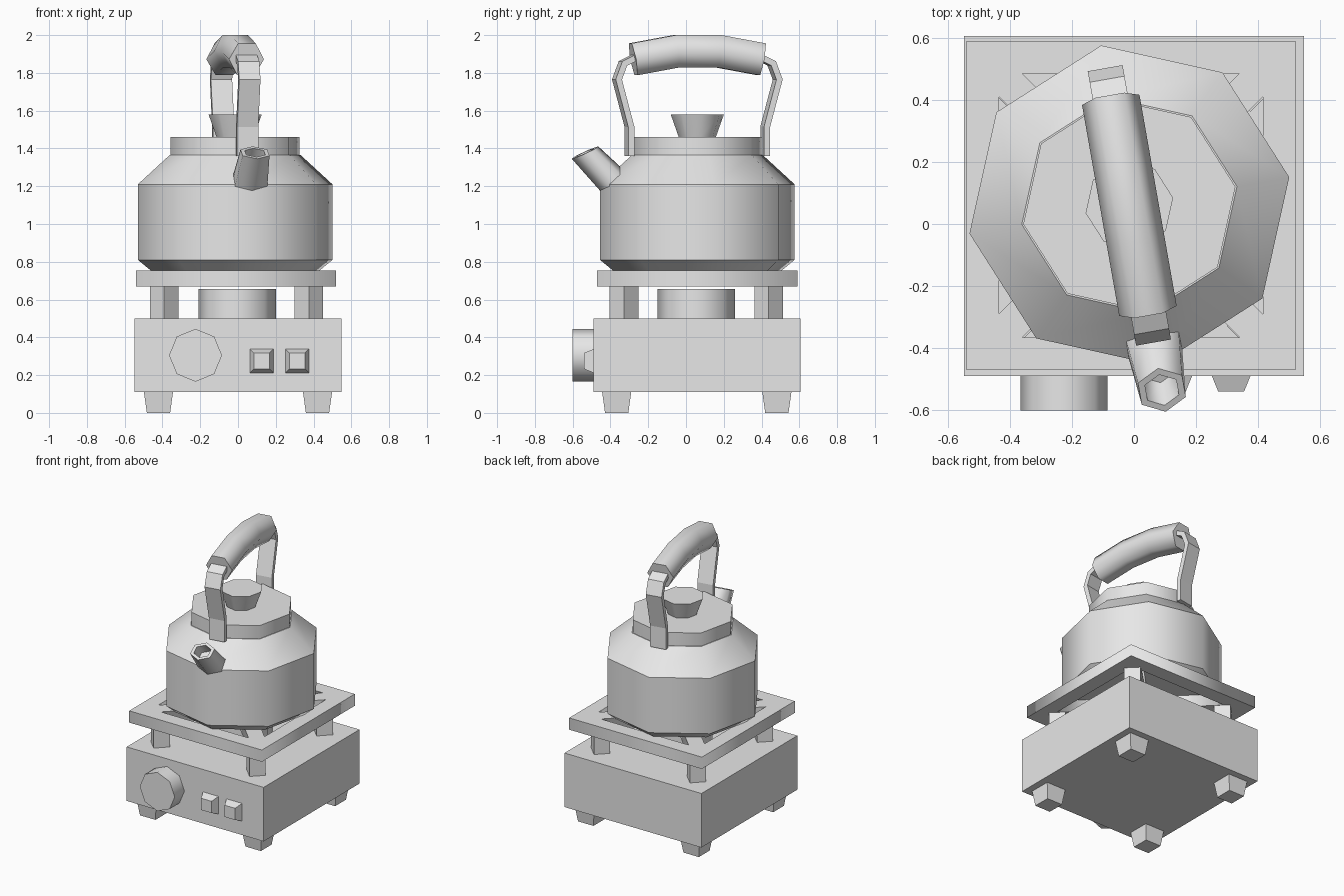
import bpy, bmesh, math
from mathutils import Matrix, Vector

cube = bpy.data.objects.get("Cube")
if cube:
    bpy.data.objects.remove(cube, do_unlink=True)

grey = bpy.data.materials.new("plain grey")
grey.use_nodes = True
grey.diffuse_color = (0.8, 0.8, 0.8, 1)
grey.node_tree.nodes["Principled BSDF"].inputs["Base Color"].default_value = (0.8, 0.8, 0.8, 1)

# The kettle is turned a little on the stove
KETTLE = Matrix.Translation((-0.015, 0.06, 0)) @ Matrix.Rotation(math.radians(10), 4, "Z")
X, Y, Z = Vector((1, 0, 0)), Vector((0, 1, 0)), Vector((0, 0, 1))


def add(name, mesh, matrix=Matrix()):
    mesh.materials.clear()
    mesh.materials.append(grey)
    mesh.transform(matrix)
    obj = bpy.data.objects.new(name, mesh)
    bpy.context.collection.objects.link(obj)
    return obj


def loft(name, rings, n, matrix=Matrix(), phase=0.0, smooth=True, crease=True):
    """Skin closed rings given as (centre, axis a, axis b), and cap both ends."""
    bm = bmesh.new()
    loops = []
    for c, a, b in rings:
        angles = [phase + math.tau * i / n for i in range(n)]
        loops.append([bm.verts.new(Vector(c) + a * math.cos(t) + b * math.sin(t)) for t in angles])
    for lo, hi in zip(loops, loops[1:]):
        for i in range(n):
            j = (i + 1) % n
            bm.faces.new((lo[i], lo[j], hi[j], hi[i])).smooth = smooth
    for k, loop in enumerate(loops):
        if k in (0, len(loops) - 1):
            bm.faces.new(loop)
        if crease or k in (0, len(loops) - 1):
            for i in range(n):
                bm.edges.get((loop[i], loop[(i + 1) % n])).smooth = False
    bmesh.ops.recalc_face_normals(bm, faces=bm.faces)
    mesh = bpy.data.meshes.new(name)
    bm.to_mesh(mesh)
    bm.free()
    return add(name, mesh, matrix)


def lathe(name, profile, n=8, matrix=Matrix(), centre=(0, 0)):
    return loft(name, [((*centre, z), X * r, Y * r) for r, z in profile], n, matrix)


def block(name, centre, axis, half_a, half_b, steps):
    """Four-sided prism or taper; steps are (distance along axis, scale)."""
    rings = [(Vector(centre) + axis * d, half_a * s * math.sqrt(2), half_b * s * math.sqrt(2))
             for d, s in steps]
    return loft(name, rings, 4, phase=math.pi / 4, smooth=False)


# Stove body with tapered feet and diagonal grate posts
block("stove_body", (0, 0.058, 0), Z, X * 0.547, Y * 0.547, [(0.11, 1), (0.5, 1)])
for sx, side in ((-1, "right"), (1, "left")):
    for sy, end in ((-1, "front"), (1, "back")):
        block(f"{end}_{side}_foot", (sx * 0.421, 0.057 + sy * 0.424, 0), Z,
              X * 0.077, Y * 0.077, [(0, 0.8), (0.11, 1)])
        block(f"{end}_{side}_post", (-0.008 + sx * 0.383, 0.055 + sy * 0.383, 0), Z,
              (X + Y) * 0.038, (Y - X) * 0.038, [(0.5, 1), (0.67, 1)])

# Burner
lathe("burner", [(0.205, 0.5), (0.205, 0.655)], 8, centre=(-0.005, 0.055))

# Grate: square plate with four triangular openings between diagonal bars
curve = bpy.data.curves.new("grate_outline", "CURVE")
curve.dimensions = "2D"
curve.fill_mode = "BOTH"
curve.extrude = 0.0425
outlines = [[(-0.53, -0.53), (0.53, -0.53), (0.53, 0.53), (-0.53, 0.53)]]
for k in range(4):
    turn = Matrix.Rotation(k * math.pi / 2, 2)
    outlines.append([turn @ Vector(p) for p in ((0.075, 0), (0.425, -0.35), (0.425, 0.35))])
for outline in outlines:
    spline = curve.splines.new("POLY")
    spline.points.add(len(outline) - 1)
    for point, p in zip(spline.points, outline):
        point.co = (p[0], p[1], 0, 1)
    spline.use_cyclic_u = True
helper = bpy.data.objects.new("grate_helper", curve)
bpy.context.collection.objects.link(helper)
bpy.context.view_layer.update()
evaluated = helper.evaluated_get(bpy.context.evaluated_depsgraph_get())
grate_mesh = bpy.data.meshes.new_from_object(evaluated)
bpy.data.objects.remove(helper, do_unlink=True)
add("grate", grate_mesh, Matrix.Translation((-0.01, 0.06, 0.7125)))

# Front controls
loft("control_knob", [((-0.225, y, 0.305), X * 0.14, Z * 0.14) for y in (-0.6, -0.485)], 8)
for x, name in ((0.125, "inner_switch"), (0.313, "outer_switch")):
    block(name, (x, 0, 0.275), Y, X * 0.064, Z * 0.065, [(-0.54, 0.65), (-0.485, 1)])

# Kettle body, lid and lid knob
lathe("kettle_body", [(0.455, 0.755), (0.523, 0.81), (0.523, 1.21), (0.352, 1.365)], 8, KETTLE)
lathe("lid", [(0.347, 1.36), (0.347, 1.46)], 8, KETTLE)
lathe("lid_knob", [(0.1, 1.46), (0.143, 1.58)], 8, KETTLE)

# Hollow spout with a slanted mouth
spout = []
for u, z, du, dz, w in ((0.415, 1.188, 0.075, 0.048, 0.105), (0.604, 1.378, 0.071, 0.033, 0.083),
                        (0.604, 1.378, 0.05, 0.023, 0.059), (0.53, 1.304, 0.05, 0.023, 0.059)):
    spout.append(((0, -u, z), Vector((0, -du, -dz)), X * w))
loft("spout", spout, 6, KETTLE)


def arc_rings(path, half_x, half_t):
    """Rings square to a path in the kettle's middle plane, mitred at the bends."""
    pts = [Vector((0, y, z)) for y, z in path]
    rings = []
    for i, p in enumerate(pts):
        before = (p - pts[i - 1]).normalized() if i else None
        after = (pts[i + 1] - p).normalized() if i < len(pts) - 1 else None
        before, after = before or after, after or before
        tangent = (before + after).normalized()
        stretch = 1 / max(tangent.dot(after), 0.5)
        rings.append((p, X * half_x, tangent.cross(X) * half_t * stretch))
    return rings


# Handle straps at front and back
strap = [(0.365, 1.36), (0.365, 1.515), (0.432, 1.765), (0.4, 1.85), (0.28, 1.91)]
for sign, name in ((-1, "front_strap"), (1, "back_strap")):
    rings = arc_rings([(sign * y, z) for y, z in strap], 0.057 * math.sqrt(2), 0.016 * math.sqrt(2))
    loft(name, rings, 4, KETTLE, phase=math.pi / 4, smooth=False)

# Six-sided curved grip
grip = [(-0.345, 1.872), (-0.115, 1.914), (0.115, 1.914), (0.345, 1.872)]
loft("grip", arc_rings(grip, 0.094, 0.099), 6, KETTLE, crease=False)
